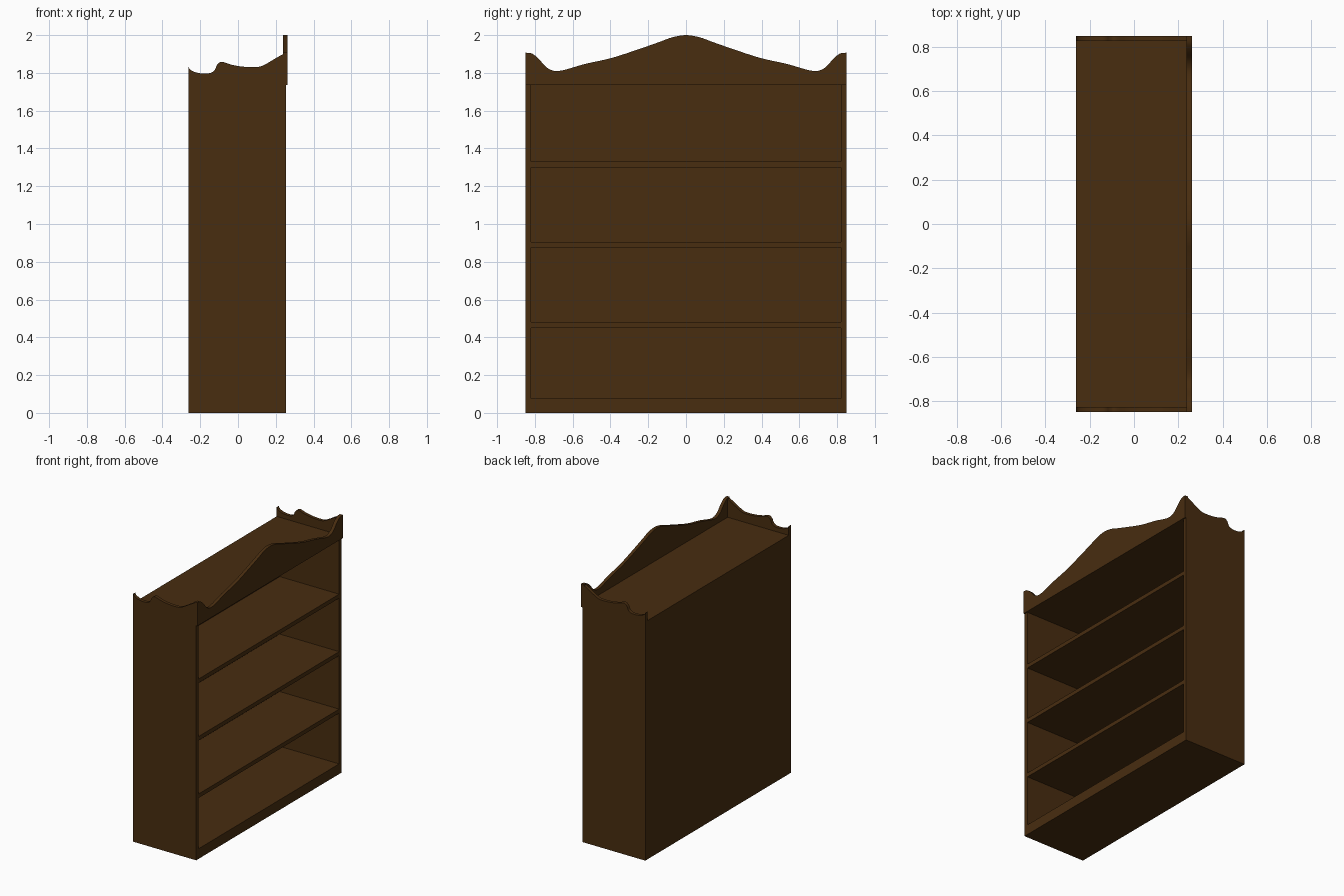
import bpy, bmesh

if "Cube" in bpy.data.objects:
    bpy.data.objects.remove(bpy.data.objects["Cube"])

wood = bpy.data.materials.new("dark_brown_wood")
wood.diffuse_color = (0.065, 0.026, 0.005, 1)
wood.use_nodes = True
wood.node_tree.nodes["Principled BSDF"].inputs["Base Color"].default_value = wood.diffuse_color

BACK, FRONT, HALF = -0.262, 0.253, 0.85   # depth limits and half width
WALL, BOARD = 0.03, 0.03
TOP = 1.765


def finish(bm, name):
    bmesh.ops.recalc_face_normals(bm, faces=bm.faces)
    me = bpy.data.meshes.new(name)
    bm.to_mesh(me)
    bm.free()
    me.materials.append(wood)
    ob = bpy.data.objects.new(name, me)
    bpy.context.collection.objects.link(ob)
    return ob


def box(name, x0, x1, y0, y1, z0, z1):
    bm = bmesh.new()
    bmesh.ops.create_cube(bm, size=1)
    for v in bm.verts:
        v.co = (x0 + (v.co.x + .5) * (x1 - x0),
                y0 + (v.co.y + .5) * (y1 - y0),
                z0 + (v.co.z + .5) * (z1 - z0))
    return finish(bm, name)


def smooth_line(pts, steps=4):
    """Catmull-Rom curve through the points."""
    p = [pts[0]] + pts + [pts[-1]]
    out = []
    for i in range(1, len(p) - 2):
        for s in range(steps):
            t = s / steps
            out.append(tuple(
                .5 * (2 * b + (c - a) * t + (2 * a - 5 * b + 4 * c - d) * t * t
                      + (3 * b - a - 3 * c + d) * t ** 3)
                for a, b, c, d in zip(p[i - 1], p[i], p[i + 1], p[i + 2])))
    return out + [pts[-1]]


def crest(name, line, z_base, place, a, b):
    """Board with a wavy top edge, running from depth a to depth b."""
    outline = line + [(line[-1][0], z_base), (line[0][0], z_base)]
    bm = bmesh.new()
    r0 = [bm.verts.new(place(u, z, a)) for u, z in outline]
    r1 = [bm.verts.new(place(u, z, b)) for u, z in outline]
    bm.faces.new(r0)
    bm.faces.new(r1[::-1])
    n = len(outline)
    for i in range(n):
        j = (i + 1) % n
        bm.faces.new((r0[i], r1[i], r1[j], r0[j]))
    return finish(bm, name)


# Carcass: base, walls, back and top
inner = HALF - WALL
box("base", BACK, FRONT, -HALF, HALF, 0, 0.075)
for side, label in ((-1, "left"), (1, "right")):
    y0, y1 = sorted((side * inner, side * HALF))
    box(label + "_wall", BACK, FRONT, y0, y1, 0.075, TOP - BOARD)
box("back_panel", BACK, BACK + 0.03, -inner, inner, 0.075, TOP - BOARD)
box("top_board", BACK, FRONT, -HALF, HALF, TOP - BOARD, TOP)

# Three shelves
for i, z in enumerate((0.45, 0.875, 1.30)):
    box(f"shelf_{i + 1}", BACK + 0.03, FRONT, -inner, inner, z, z + BOARD)

# Wavy side crests
side_pts = [(BACK, 1.833), (-.25, 1.815), (-.212, 1.80), (-.16, 1.797), (-.127, 1.81),
            (-.11, 1.843), (-.085, 1.858), (-.03, 1.842), (.037, 1.832), (.11, 1.832),
            (.153, 1.85), (.195, 1.875), (.24, 1.90)]
for side, label in ((-1, "left"), (1, "right")):
    crest(label + "_crest", smooth_line(side_pts), TOP,
          lambda u, z, d: (u, d, z), side * HALF, side * (HALF - 0.024))

# Arched front crown, mirrored about the middle
half_pts = [(-HALF, 1.907), (-.815, 1.902), (-.78, 1.875), (-.745, 1.835), (-.715, 1.816),
            (-.683, 1.81), (-.635, 1.818), (-.535, 1.847), (-.39, 1.88), (-.243, 1.928),
            (-.137, 1.965), (-.074, 1.988), (0, 2.0)]
full = half_pts + [(-y, z) for y, z in half_pts[-2::-1]]
crest("front_crown", smooth_line(full), 1.735, lambda u, z, d: (d, u, z), 0.238, 0.262)

# Smooth the curved edges, keep corners sharp
for ob in bpy.context.collection.objects:
    ob.select_set(True)
    bpy.context.view_layer.objects.active = ob
bpy.ops.object.shade_smooth_by_angle(angle=0.6)
